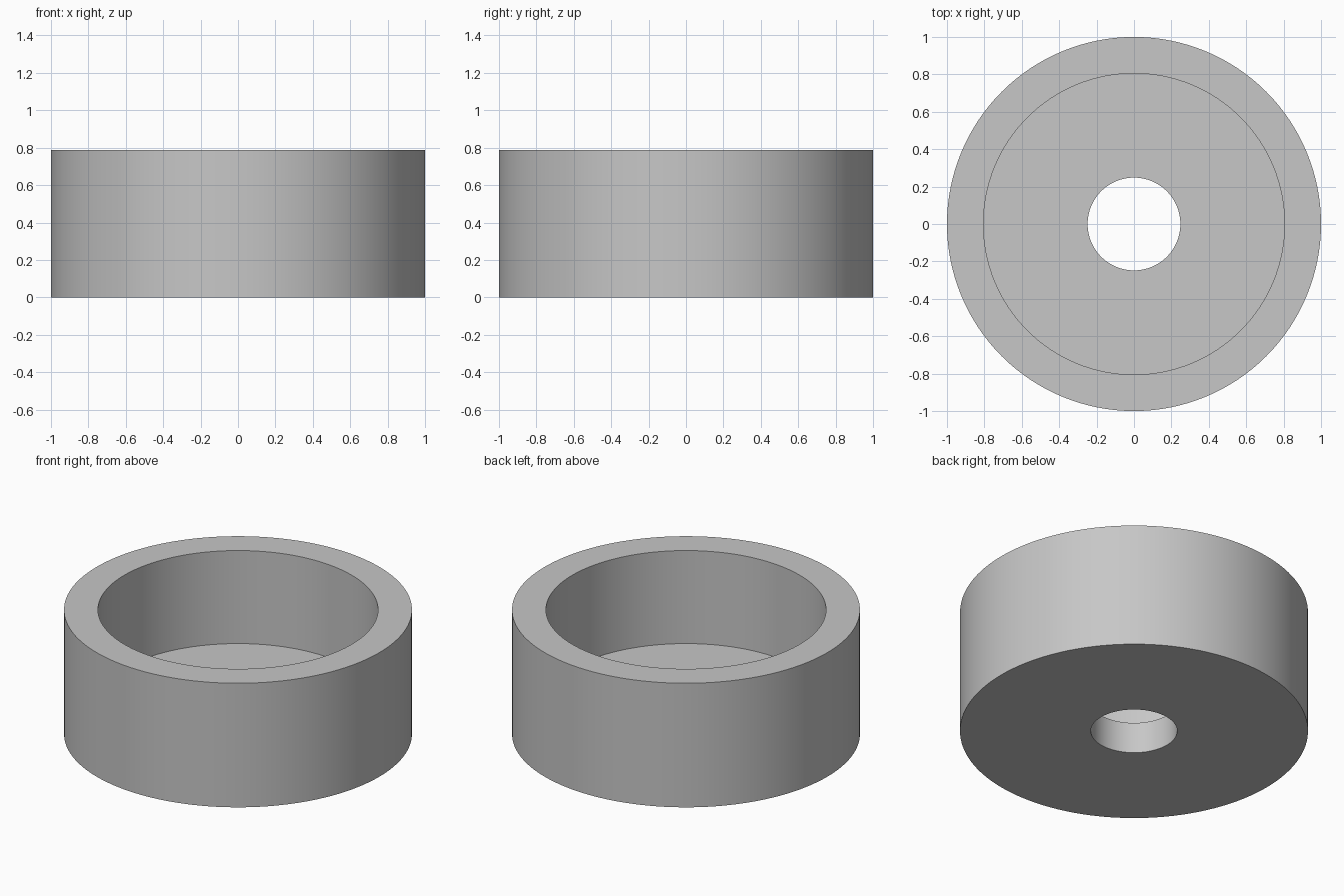
import bpy
import bmesh
import math

cube = bpy.data.objects.get("Cube")
if cube:
    bpy.data.objects.remove(cube, do_unlink=True)

SEGMENTS = 128
OUTER, INNER, BORE = 1.0, 0.805, 0.248
HEIGHT, FLOOR = 0.787, 0.197

# Plain grey material
grey = bpy.data.materials.new("plain_grey")
grey.use_nodes = True
colour = (0.57, 0.57, 0.57, 1)
grey.diffuse_color = colour
grey.node_tree.nodes["Principled BSDF"].inputs["Base Color"].default_value = colour

# Closed cross-section of the cup: wall, floor and centre bore
profile = [(BORE, 0), (OUTER, 0), (OUTER, HEIGHT),
           (INNER, HEIGHT), (INNER, FLOOR), (BORE, FLOOR)]

# Turn the section around the z axis
bm = bmesh.new()
verts = [bm.verts.new((r, 0, z)) for r, z in profile]
edges = [bm.edges.new((v, verts[i - 1])) for i, v in enumerate(verts)]
bmesh.ops.spin(bm, geom=verts + edges, cent=(0, 0, 0), axis=(0, 0, 1),
               angle=math.tau, steps=SEGMENTS, use_merge=False)
bmesh.ops.remove_doubles(bm, verts=bm.verts[:], dist=0.0001)
bmesh.ops.recalc_face_normals(bm, faces=bm.faces[:])

mesh = bpy.data.meshes.new("round_cup")
bm.to_mesh(mesh)
bm.free()
mesh.materials.append(grey)
cup = bpy.data.objects.new("round_cup", mesh)
bpy.context.collection.objects.link(cup)

# Smooth the round walls, keep the rims sharp
bpy.ops.object.select_all(action='DESELECT')
cup.select_set(True)
bpy.context.view_layer.objects.active = cup
bpy.ops.object.shade_smooth_by_angle(angle=math.radians(30))
